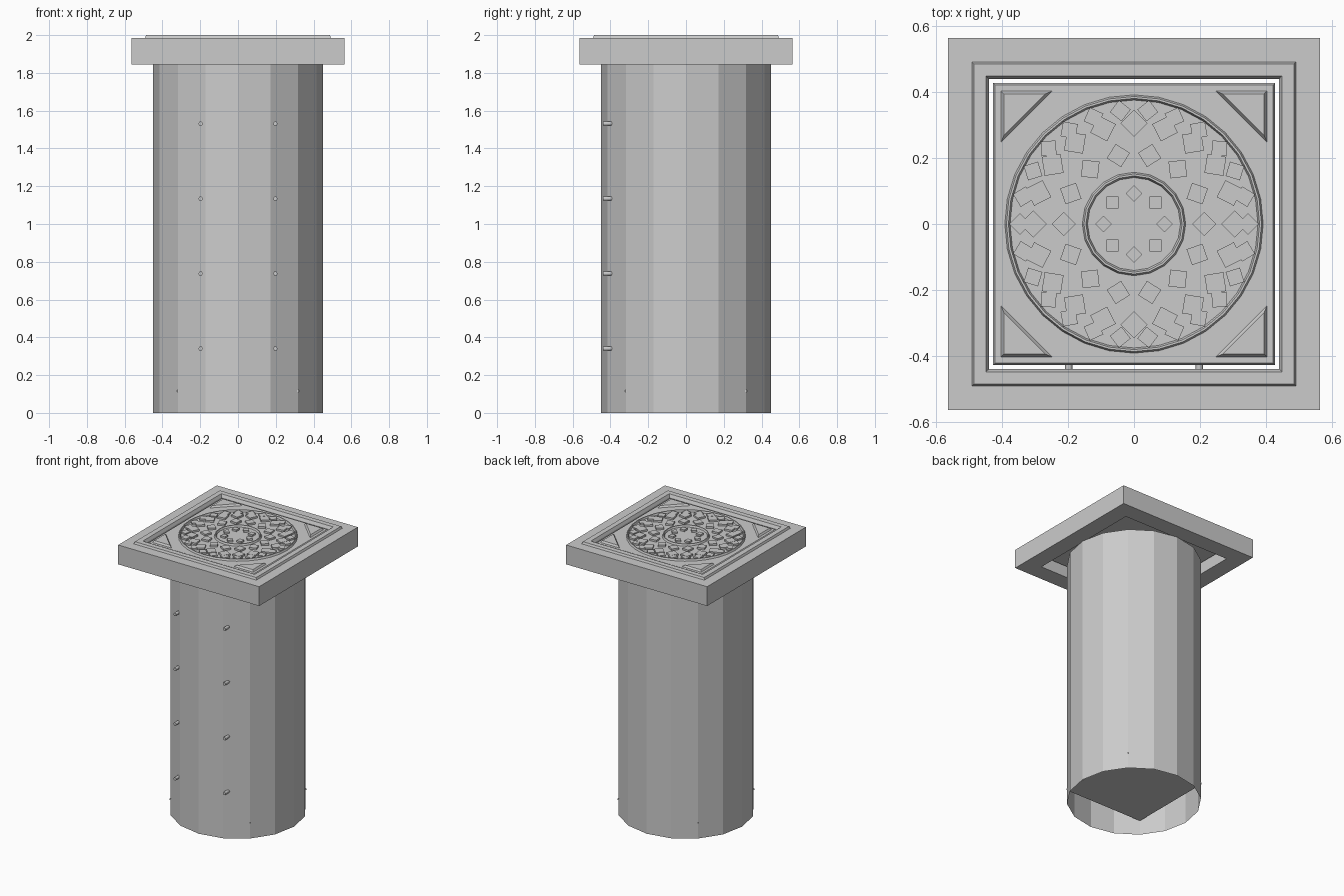
import bpy, bmesh
from math import cos, sin, pi, sqrt

cube = bpy.data.objects.get("Cube")
if cube:
    bpy.data.objects.remove(cube, do_unlink=True)

grey = bpy.data.materials.new("concrete_grey")
grey.use_nodes = True
COLOUR = (0.6, 0.6, 0.6, 1)
grey.diffuse_color = COLOUR
grey.node_tree.nodes["Principled BSDF"].inputs["Base Color"].default_value = COLOUR


def finish(name, bm, recalc=True):
    if recalc:
        bmesh.ops.recalc_face_normals(bm, faces=bm.faces)
    mesh = bpy.data.meshes.new(name)
    bm.to_mesh(mesh)
    bm.free()
    mesh.materials.append(grey)
    obj = bpy.data.objects.new(name, mesh)
    bpy.context.collection.objects.link(obj)
    return obj


def loft(bm, loops, caps=True, closed=False):
    """Skin a stack of point loops, with end caps or joined into a ring."""
    rows = [[bm.verts.new(p) for p in loop] for loop in loops]
    pairs = list(zip(rows, rows[1:]))
    if closed:
        pairs.append((rows[-1], rows[0]))
    for a, b in pairs:
        for i in range(len(a)):
            j = (i + 1) % len(a)
            bm.faces.new((a[i], a[j], b[j], b[i]))
    if caps:
        bm.faces.new(rows[0][::-1])
        bm.faces.new(rows[-1])


def polygon(r, z, n, turn=0.0, cx=0.0, cy=0.0):
    return [(cx + r * cos(turn + 2 * pi * i / n),
             cy + r * sin(turn + 2 * pi * i / n), z) for i in range(n)]


def square(half, z):
    return polygon(half * sqrt(2), z, 4, pi / 4)


# Shaft: open sixteen-sided tube
bm = bmesh.new()
loft(bm, [polygon(0.45, z, 16) for z in (0, 1.845)], caps=False)
finish("shaft_wall", bm)

# Floor plate, its corners just piercing the wall
bm = bmesh.new()
loft(bm, [square(0.322, z) for z in (0.11, 0.12)])
finish("shaft_floor", bm)

# Square frame with a raised inner lip
bm = bmesh.new()
lip = [(0.565, 1.845), (0.565, 1.985), (0.492, 1.985), (0.486, 2),
       (0.449, 2), (0.44, 1.98), (0.44, 1.845)]
loft(bm, [square(h, z) for h, z in lip], caps=False, closed=True)
finish("cover_frame", bm)

# Lid plate with bevelled edge
LID, TOP = 1.985, 1.998
bm = bmesh.new()
loft(bm, [square(0.428, 1.92), square(0.428, LID - 0.012), square(0.421, LID)])
finish("lid_plate", bm)

# Two round ridges on the lid
for name, r, n in (("outer_ridge", 0.384, 32), ("inner_ridge", 0.149, 20)):
    bm = bmesh.new()
    section = [(r + 0.008, LID), (r + 0.003, TOP), (r - 0.003, TOP), (r - 0.008, LID)]
    loft(bm, [polygon(q, z, n) for q, z in section], caps=False, closed=True)
    finish(name, bm)

# Raised triangles in the lid corners
bm = bmesh.new()
leg = 0.154
mid = 0.403 - 0.293 * leg
for sx in (-1, 1):
    for sy in (-1, 1):
        corners = [(0.403, 0.403), (0.403 - leg, 0.403), (0.403, 0.403 - leg)]
        loft(bm, [[(sx * (mid + (x - mid) * s), sy * (mid + (y - mid) * s), z)
                   for x, y in corners] for s, z in ((1, LID), (0.82, TOP))])
finish("corner_triangles", bm)

# Rings of square studs: count, ring radius, half diagonal, top height
studs = [(8, 0.092, 0.025, TOP), (14, 0.213, 0.036, TOP),
         (20, 0.305, 0.041, TOP), (26, 0.346, 0.032, TOP - 0.001)]
for k, (count, radius, diag, top) in enumerate(studs):
    bm = bmesh.new()
    for i in range(count):
        a = 2 * pi * i / count
        loft(bm, [polygon(diag, z, 4, a, radius * cos(a), radius * sin(a))
                  for z in (LID, top)])
    finish("stud_ring_%d" % (k + 1), bm)

# Ladder rungs: bent bars whose ends pass through the front wall
for k in range(4):
    z = 0.34 + 0.397 * k
    curve = bpy.data.curves.new("rung_path", "CURVE")
    curve.dimensions = "3D"
    curve.bevel_depth = 0.012
    curve.bevel_resolution = 1
    curve.use_fill_caps = True
    spline = curve.splines.new("POLY")
    path = [(-0.198, -0.44), (-0.198, -0.3), (0.198, -0.3), (0.198, -0.44)]
    spline.points.add(len(path) - 1)
    for point, (x, y) in zip(spline.points, path):
        point.co = (x, y, z, 1)
    curve.materials.append(grey)
    rung = bpy.data.objects.new("ladder_rung_%d" % (k + 1), curve)
    bpy.context.collection.objects.link(rung)
